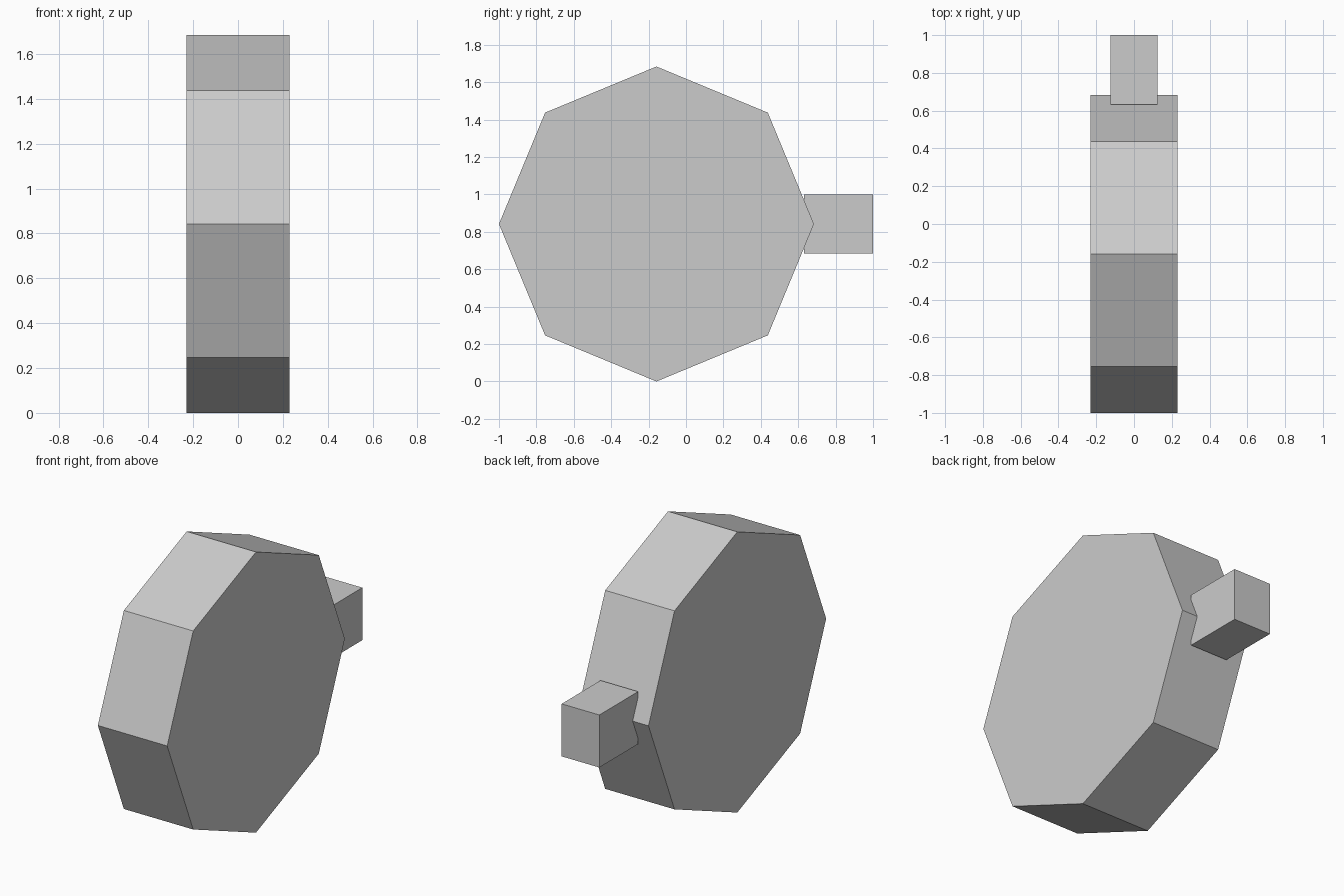
import bpy
from math import pi

cube = bpy.data.objects.get("Cube")
if cube:
    bpy.data.objects.remove(cube, do_unlink=True)

# Single plain grey
grey = bpy.data.materials.new("light_grey")
grey.use_nodes = True
colour = (0.6, 0.6, 0.6, 1)
grey.diffuse_color = colour
grey.node_tree.nodes["Principled BSDF"].inputs["Base Color"].default_value = colour


def finish(name):
    """Name the active object, apply its transform and colour it."""
    obj = bpy.context.object
    obj.name = name
    bpy.ops.object.transform_apply(location=False, rotation=True, scale=True)
    obj.data.materials.append(grey)


# Octagonal drum lying across x, with corners at top, bottom, front and back
RADIUS = 0.842
bpy.ops.mesh.primitive_cylinder_add(vertices=8, radius=RADIUS, depth=0.46,
                                    location=(0, RADIUS - 1, RADIUS),
                                    rotation=(0, pi / 2, 0))
finish("octagonal_drum")

# Square peg set into the back corner of the drum
bpy.ops.mesh.primitive_cube_add(size=1, location=(0, 0.816, 0.842))
bpy.context.object.scale = (0.25, 0.368, 0.315)
finish("back_peg")
